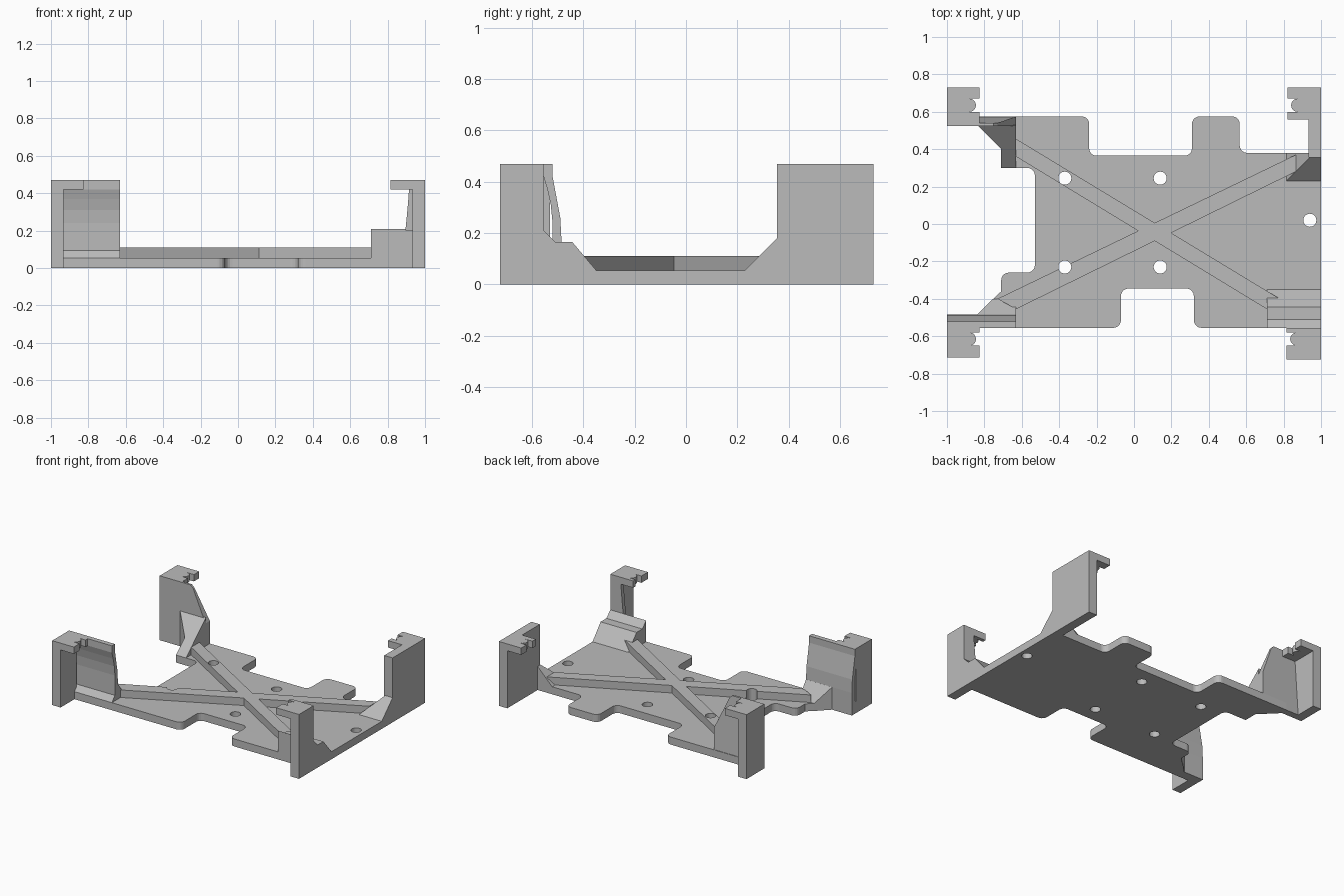
import bpy
import bmesh
from math import cos, sin, pi
from mathutils import Vector

cube = bpy.data.objects.get("Cube")
if cube:
    bpy.data.objects.remove(cube, do_unlink=True)

grey = bpy.data.materials.new("light grey plastic")
grey.use_nodes = True
colour = (0.5, 0.5, 0.5, 1)
grey.diffuse_color = colour
grey.node_tree.nodes["Principled BSDF"].inputs["Base Color"].default_value = colour

T = 0.055      # plate thickness
TOP = 0.47     # bracket height
R = 0.04       # outline corner radius


def rounded(points, steps=5):
    """Round the corners of a closed outline that carry a third value."""
    out = []
    for i, p in enumerate(points):
        c = Vector(p[:2])
        if len(p) == 2:
            out.append(c)
            continue
        a = (Vector(points[i - 1][:2]) - c).normalized() * p[2]
        b = (Vector(points[(i + 1) % len(points)][:2]) - c).normalized() * p[2]
        for k in range(steps + 1):
            t = k / steps * pi / 2
            out.append(c + a * (1 - sin(t)) + b * (1 - cos(t)))
    return out


def prism(name, points, axis, lo, hi, adjust=None):
    """Extrude a flat outline along an axis; adjust may move vertices."""
    place = {"x": lambda u, v, w: (w, u, v),
             "y": lambda u, v, w: (u, w, v),
             "z": lambda u, v, w: (u, v, w)}[axis]
    bm = bmesh.new()
    base = [bm.verts.new(place(p[0], p[1], lo)) for p in points]
    cap = [bm.verts.new(place(p[0], p[1], hi)) for p in points]
    bm.faces.new(base)
    bm.faces.new(cap)
    n = len(points)
    for i in range(n):
        j = (i + 1) % n
        bm.faces.new((base[i], base[j], cap[j], cap[i]))
    if adjust:
        for v in bm.verts:
            adjust(v.co)
    bmesh.ops.recalc_face_normals(bm, faces=bm.faces)
    mesh = bpy.data.meshes.new(name)
    bm.to_mesh(mesh)
    bm.free()
    mesh.materials.append(grey)
    obj = bpy.data.objects.new(name, mesh)
    bpy.context.collection.objects.link(obj)
    return obj


def box(name, x, y, z):
    return prism(name, [(x[0], y[0]), (x[1], y[0]), (x[1], y[1]), (x[0], y[1])], "z", *z)


def ramp(name, outline, height):
    """Solid standing on the floor whose top follows height(x, y)."""
    def lift(co):
        if co.z > 0.01:
            co.z = height(co.x, co.y)
    return prism(name, outline, "z", 0, T, lift)


# Base plate with notched, rounded outline
plate = prism("base_plate", rounded([
    (-.83, -.555), (-.07, -.555, R), (-.07, -.345, R), (.32, -.345, R),
    (.32, -.555, R), (1, -.555), (1, .38), (.565, .38, R), (.565, .575, R),
    (.31, .575, R), (.31, .365, R), (-.24, .365, R), (-.24, .575, R),
    (-.83, .575), (-.83, .52), (-.71, .4), (-.71, .3, R), (-.53, .3, R),
    (-.53, -.26, R), (-.71, -.26, R), (-.71, -.36), (-.84, -.485)]), "z", 0, T)

# Crossed stiffening ribs
rib_a = prism("rib_falling", [(-.63, .36), (.71, -.455), (.78, -.40), (-.63, .455)], "z", .03, .11)
rib_b = prism("rib_rising", [(-.63, -.455), (.865, .28), (.865, .37), (-.73, -.40)], "z", .03, .11)

# Screw holes through plate and ribs
holes = [(-.37, .245), (.14, .245), (-.37, -.23), (.14, -.23), (.94, .02)]
for i, (hx, hy) in enumerate(holes):
    ring = [(hx + .035 * cos(k * pi / 12), hy + .035 * sin(k * pi / 12)) for k in range(24)]
    cutter = prism(f"hole_cutter_{i + 1}", ring, "z", -.1, .2)
    cutter.hide_render = True
    cutter.hide_set(True)
    cutter.display_type = "WIRE"
    for part in (plate, rib_a, rib_b):
        mod = part.modifiers.new("hole", "BOOLEAN")
        mod.operation = "DIFFERENCE"
        mod.solver = "EXACT"
        mod.object = cutter


# Corner posts carrying slotted tabs
def tab(name, side, tip, y_in, y_out, slot):
    lo, hi = slot
    mid, r = (lo + hi) / 2, abs(hi - lo) / 2
    turn = 1 if hi > lo else -1
    end = tip + .055
    arc = [(end - r * sin(k * pi / 10), mid - turn * r * cos(k * pi / 10)) for k in range(11)]
    pts = [(1, y_in), (tip, y_in), (tip, lo)] + arc + [(tip, hi), (tip, y_out), (1, y_out)]
    if side < 0:
        pts = [(-x, y) for x, y in pts]
    prism(name, pts, "z", .42, TOP)


def post(name, side, y0, y1):
    box(name, (side * .932, side), (y0, y1), (0, TOP))


tab("front_right_tab", -1, .825, -.555, -.715, (-.58, -.65))
tab("back_right_tab", -1, .825, .535, .73, (.60, .67))
tab("front_left_tab", 1, .815, -.555, -.725, (-.58, -.65))
tab("back_left_tab", 1, .82, .56, .73, (.60, .67))
post("front_right_post", -1, -.715, -.53)
post("back_right_post", -1, .525, .73)
post("front_left_post", 1, -.725, -.555)
post("back_left_wall", 1, .355, .73)

# Front right: bowed wall and ramp down to the plate
prism("front_right_wall", [
    (-.555, 0), (-.555, T), (-.52, .095), (-.52, .24), (-.527, .31), (-.54, .37),
    (-.555, .42), (-.555, TOP), (-.52, TOP), (-.52, .42), (-.49, .26), (-.485, .165),
    (-.485, 0)], "x", -1, -.63)
ramp("front_right_ramp", [(-.84, -.485), (-.755, -.40), (-.63, -.40), (-.63, -.485)],
     lambda x, y: T + (-.40 - y) * 1.29)


# Back right: wall with sloping shoulder, leaning outer face, and ramp
def lean(co):
    if co.y > .55 and co.z > .3:
        co.y = .54


prism("back_right_wall", [(-1, 0), (-.63, 0), (-.63, .22), (-.73, .45), (-.75, TOP), (-1, TOP)],
      "y", .525, .575, lean)
ramp("back_right_ramp", [(-.84, .53), (-.71, .4), (-.71, .3), (-.63, .3), (-.63, .53)],
     lambda x, y: T + (y - .3) * .9)

# Front left: stepped block and tapered web beside the post
prism("front_left_block", [(-.555, 0), (-.555, .21), (-.51, .165), (-.443, .165),
                           (-.35, T), (-.35, 0)], "x", .71, 1)
prism("front_left_web", [(.94, .2), (.895, .2), (.903, .28), (.91, .36), (.915, .43), (.94, .43)],
      "y", -.585, -.555)

# Back left: two ramps meeting on a hip against the wall
ramp("back_left_front_ramp", [(.815, .23), (1, .23), (1, .36), (.945, .36)],
     lambda x, y: T + y - .23)
ramp("back_left_side_ramp", [(.815, .23), (.945, .36), (.945, .38), (.815, .38)],
     lambda x, y: T + x - .815)
